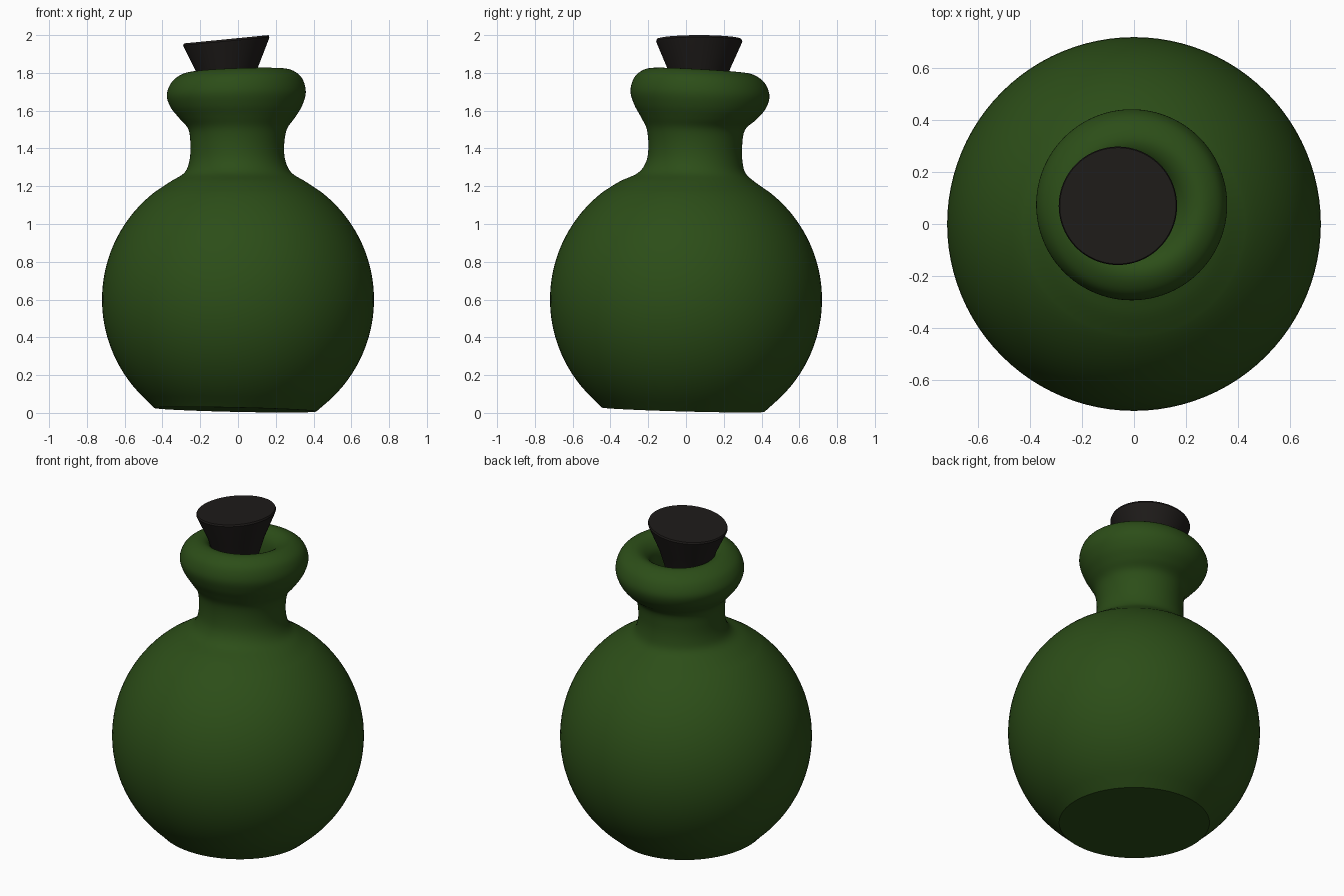
import bpy, bmesh, math
from mathutils import Vector

if "Cube" in bpy.data.objects:
    bpy.data.objects.remove(bpy.data.objects["Cube"])

SIDES = 96


def material(name, color):
    m = bpy.data.materials.new(name)
    m.diffuse_color = (*color, 1)
    m.use_nodes = True
    m.node_tree.nodes["Principled BSDF"].inputs["Base Color"].default_value = m.diffuse_color
    return m


def catmull(pts, steps):
    """Smooth a list of control rings (tuples of numbers)."""
    out = []
    for i in range(len(pts) - 1):
        a, b = pts[max(i - 1, 0)], pts[i]
        c, d = pts[i + 1], pts[min(i + 2, len(pts) - 1)]
        for s in range(steps):
            t = s / steps
            out.append(tuple(
                0.5 * (2 * q + (r - p) * t + (2 * p - 5 * q + 4 * r - w) * t * t
                       + (3 * q - p - 3 * r + w) * t ** 3)
                for p, q, r, w in zip(a, b, c, d)))
    return out + [pts[-1]]


def loft(name, rings, mat):
    """Closed skin through rings: radius, z, centre x, centre y, slope x, slope y."""
    bm = bmesh.new()
    loops = []
    for r, z, cx, cy, sx, sy in rings:
        loop = []
        for k in range(SIDES):
            a = math.tau * k / SIDES
            dx, dy = r * math.cos(a), r * math.sin(a)
            loop.append(bm.verts.new(Vector((cx + dx, cy + dy, z + sx * dx + sy * dy))))
        loops.append(loop)
    for lo, hi in zip(loops, loops[1:]):
        for k in range(SIDES):
            j = (k + 1) % SIDES
            bm.faces.new((lo[k], lo[j], hi[j], hi[k]))
    bm.faces.new(loops[0][::-1])
    bm.faces.new(loops[-1])
    bmesh.ops.recalc_face_normals(bm, faces=bm.faces)
    mesh = bpy.data.meshes.new(name)
    bm.to_mesh(mesh)
    bm.free()
    ob = bpy.data.objects.new(name, mesh)
    bpy.context.collection.objects.link(ob)
    mesh.materials.append(mat)
    bpy.ops.object.select_all(action='DESELECT')
    ob.select_set(True)
    bpy.context.view_layer.objects.active = ob
    bpy.ops.object.shade_smooth_by_angle(angle=math.radians(35))
    return ob


green = material("green_glass", (0.025, 0.075, 0.009))
dark = material("dark_cork", (0.013, 0.011, 0.010))

# Round body: sphere cut by a slightly tilted base
R, CZ = 0.72, 0.6
body = [(0.43, 0.017, -0.015, -0.015, -0.022, -0.027)]
lo, hi = math.asin((0.06 - CZ) / R), math.asin((1.17 - CZ) / R)
for i in range(33):
    a = lo + (hi - lo) * i / 32
    body.append((R * math.cos(a), CZ + R * math.sin(a), 0, 0, 0, 0))

# Leaning neck, rolled lip and inner mouth
neck = catmull([
    body[-1],
    (0.355, 1.226, 0, 0.005, 0, 0),
    (0.285, 1.27, 0, 0.03, 0, 0),
    (0.255, 1.33, -0.003, 0.044, 0, 0),
    (0.248, 1.41, -0.004, 0.049, 0, 0),
    (0.260, 1.50, -0.002, 0.052, 0.0, -0.01),
    (0.305, 1.56, -0.006, 0.065, 0.0, -0.03),
    (0.347, 1.62, -0.009, 0.073, 0.01, -0.035),
    (0.368, 1.69, -0.009, 0.074, 0.02, -0.04),
    (0.346, 1.76, -0.006, 0.073, 0.03, -0.05),
    (0.297, 1.80, -0.004, 0.073, 0.035, -0.055),
    (0.245, 1.81, -0.003, 0.073, 0.035, -0.055),
    (0.200, 1.785, -0.01, 0.072, 0.03, -0.05),
    (0.175, 1.73, -0.02, 0.07, 0.03, -0.04),
    (0.170, 1.62, -0.02, 0.06, 0, 0)], 5)
loft("bottle", body[:-1] + neck, green)

# Tapered stopper with a tilted top
loft("stopper", [
    (0.125, 1.69, -0.06, 0.068, 0.03, 0),
    (0.165, 1.82, -0.06, 0.068, 0.05, 0),
    (0.225, 1.958, -0.062, 0.070, 0.09, 0),
    (0.228, 1.968, -0.062, 0.070, 0.095, 0),
    (0.224, 1.978, -0.062, 0.070, 0.098, 0)], dark)
